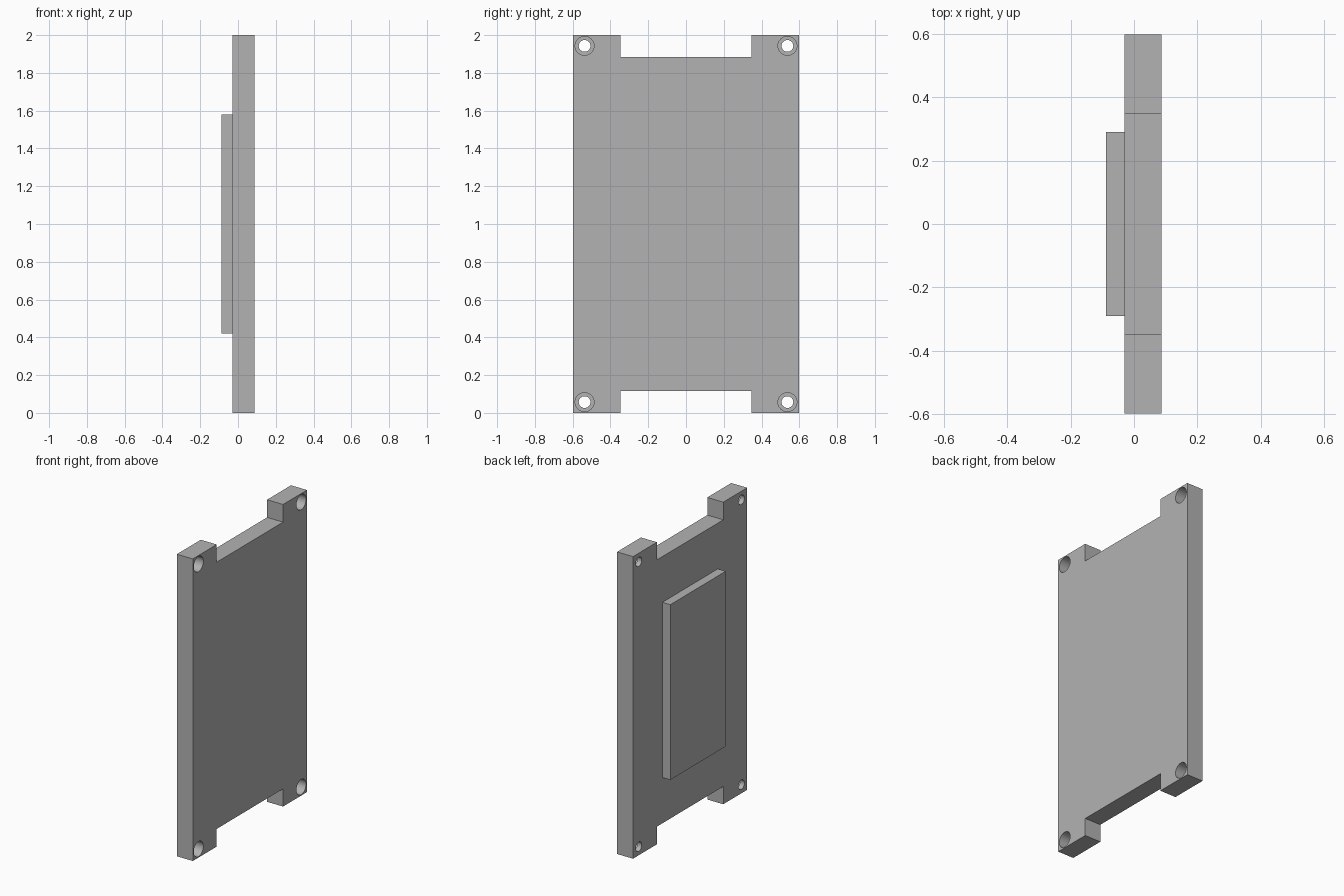
import bpy
import bmesh
from math import pi
from mathutils import Matrix

if "Cube" in bpy.data.objects:
    bpy.data.objects.remove(bpy.data.objects["Cube"])

# Plate dimensions
BACK, SEAM, FACE = -0.088, -0.03, 0.087
HALF_W, HEIGHT = 0.597, 2.0
NOTCH_HALF, NOTCH_DEPTH = 0.347, 0.117
HOLE_Y, HOLE_INSET = 0.537, 0.057
BORE_DEPTH = 0.085

grey = bpy.data.materials.new("plain grey")
grey.use_nodes = True
grey.diffuse_color = (0.45, 0.45, 0.45, 1)
grey.node_tree.nodes["Principled BSDF"].inputs["Base Color"].default_value = grey.diffuse_color


def finish(name, bm):
    bmesh.ops.recalc_face_normals(bm, faces=bm.faces)
    mesh = bpy.data.meshes.new(name)
    bm.to_mesh(mesh)
    bm.free()
    mesh.materials.append(grey)
    obj = bpy.data.objects.new(name, mesh)
    bpy.context.collection.objects.link(obj)
    return obj


def slab(name, outline, x0, x1):
    """Extrude a (y, z) outline from x0 to x1."""
    bm = bmesh.new()
    face = bm.faces.new([bm.verts.new((x0, y, z)) for y, z in outline])
    extruded = bmesh.ops.extrude_face_region(bm, geom=[face])["geom"]
    bmesh.ops.translate(bm, vec=(x1 - x0, 0, 0),
                        verts=[v for v in extruded if isinstance(v, bmesh.types.BMVert)])
    return finish(name, bm)


def drill(target, name, radius, x0, x1):
    """Cut one round hole near each corner."""
    bm = bmesh.new()
    for y in (-HOLE_Y, HOLE_Y):
        for z in (HOLE_INSET, HEIGHT - HOLE_INSET):
            place = Matrix.Translation(((x0 + x1) / 2, y, z)) @ Matrix.Rotation(pi / 2, 4, "Y")
            bmesh.ops.create_cone(bm, cap_ends=True, segments=48, radius1=radius,
                                  radius2=radius, depth=x1 - x0, matrix=place)
    cutter = finish(name, bm)
    cutter.hide_render = True
    mod = target.modifiers.new(name, "BOOLEAN")
    mod.operation = "DIFFERENCE"
    mod.solver = "EXACT"
    mod.object = cutter
    bpy.context.view_layer.objects.active = target
    bpy.ops.object.modifier_apply(modifier=mod.name)
    bpy.data.objects.remove(cutter)


# Main plate with a notch in its top and bottom edges
quarter = [(HALF_W, 0), (NOTCH_HALF, 0), (NOTCH_HALF, NOTCH_DEPTH)]
bottom = quarter + [(-y, z) for y, z in reversed(quarter)]
outline = bottom + [(y, HEIGHT - z) for y, z in reversed(bottom)]
plate = slab("mounting_plate", outline, SEAM, FACE)

# Through holes, widened from the +x side
drill(plate, "screw_holes", 0.031, SEAM - 0.1, FACE + 0.1)
drill(plate, "counterbores", 0.05, FACE - BORE_DEPTH, FACE + 0.1)

# Raised pad on the -x side
pad = slab("raised_pad", [(-0.29, 0.42), (0.29, 0.42), (0.29, 1.58), (-0.29, 1.58)], BACK, SEAM)

for obj in (plate, pad):
    bpy.ops.object.select_all(action="DESELECT")
    obj.select_set(True)
    bpy.context.view_layer.objects.active = obj
    bpy.ops.object.shade_smooth_by_angle(angle=pi / 6)
